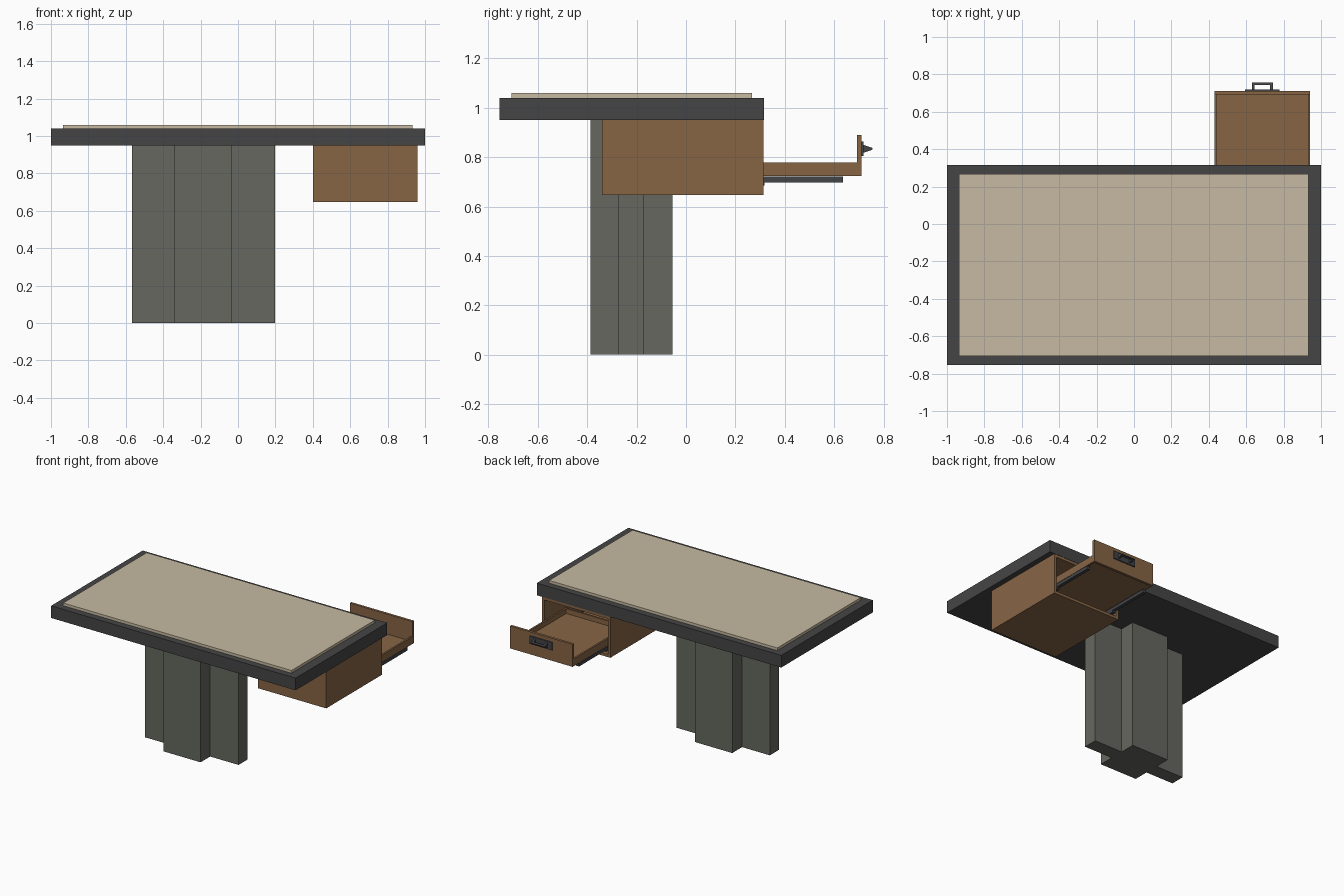
import bpy, bmesh

if "Cube" in bpy.data.objects:
    bpy.data.objects.remove(bpy.data.objects["Cube"], do_unlink=True)


def material(name, r, g, b):
    m = bpy.data.materials.new(name)
    m.use_nodes = True
    m.diffuse_color = (r, g, b, 1)
    m.node_tree.nodes["Principled BSDF"].inputs["Base Color"].default_value = (r, g, b, 1)
    return m


charcoal = material("charcoal", .06, .06, .06)
beige = material("beige", .57, .49, .36)
stone = material("grey_green", .13, .136, .114)
wood = material("brown_wood", .242, .13, .06)
metal = material("dark_metal", .056, .058, .064)


def finish(name, bm, mat):
    bmesh.ops.recalc_face_normals(bm, faces=bm.faces)
    mesh = bpy.data.meshes.new(name)
    bm.to_mesh(mesh)
    bm.free()
    mesh.materials.append(mat)
    obj = bpy.data.objects.new(name, mesh)
    bpy.context.collection.objects.link(obj)
    return obj


def boxes(name, mat, *ranges):
    """One object made of boxes, each given as x, y and z ranges."""
    bm = bmesh.new()
    for spans in ranges:
        verts = bmesh.ops.create_cube(bm, size=1)["verts"]
        for v in verts:
            v.co = [(a + b) / 2 + c * (b - a) for (a, b), c in zip(spans, v.co)]
    return finish(name, bm, mat)


def prism(name, mat, points, height):
    """Extrude a plan outline upwards from the floor."""
    bm = bmesh.new()
    face = bm.faces.new([bm.verts.new((x, y, 0)) for x, y in points])
    out = bmesh.ops.extrude_face_region(bm, geom=[face])["geom"]
    for v in out:
        if isinstance(v, bmesh.types.BMVert):
            v.co.z = height
    return finish(name, bm, mat)


# Table top and its raised inlay
boxes("table_top", charcoal, ((-1, 1), (-.755, .315), (.95, 1.04)))
boxes("top_inlay", beige, ((-.935, .932), (-.707, .268), (1.03, 1.06)))

# Cross-shaped pedestal
x0, x1, x2, x3 = -.567, -.34, -.035, .197
y0, y1, y2, y3 = -.387, -.275, -.17, -.055
prism("pedestal", stone, [(x1, y0), (x2, y0), (x2, y1), (x3, y1), (x3, y2), (x2, y2),
                          (x2, y3), (x1, y3), (x1, y2), (x0, y2), (x0, y1), (x1, y1)], .95)

# Drawer housing, open at the back
left, right, front, back, low, high, t = .4, .96, -.34, .313, .647, .95, .02
boxes("drawer_housing", wood,
      ((left, left + t), (front, back), (low, high)),
      ((right - t, right), (front, back), (low, high)),
      ((left + t, right - t), (front, front + t), (low, high)),
      ((left + t, right - t), (front + t, back), (low, low + t)),
      ((left + t, right - t), (front + t, back), (high - t, high)))

# Pulled-out drawer: tray and tall face
dl, dr, db, df, w = .43, .942, .06, .692, .013
boxes("drawer_tray", wood,
      ((dl, dl + w), (db, df), (.724, .778)),
      ((dr - w, dr), (db, df), (.724, .778)),
      ((dl + w, dr - w), (db, db + w), (.724, .778)),
      ((dl + w, dr - w), (db + w, df), (.732, .742)))
boxes("drawer_face", wood, ((dl, dr), (df, .711), (.724, .89)))

# Slides under the drawer and the fixed tracks inside the housing
for side, x in (("right", dl), ("left", dr - .024)):
    boxes(side + "_slide", metal, ((x, x + .024), (-.02, .635), (.698, .722)))
    boxes(side + "_track", metal, ((x, x + .024), (-.3, .318), (.685, .698)))

# Handle plate and tapered pull
boxes("handle_plate", metal, ((.593, .777), (.711, .719), (.805, .863)))
pull = boxes("handle_pull", metal,
             ((.63, .645), (.719, .756), (.818, .85)),
             ((.727, .742), (.719, .756), (.818, .85)),
             ((.645, .727), (.743, .756), (.818, .85)))
for v in pull.data.vertices:
    squeeze = 1 - .8 * (v.co.y - .719) / .037
    v.co.z = .834 + (v.co.z - .834) * squeeze
